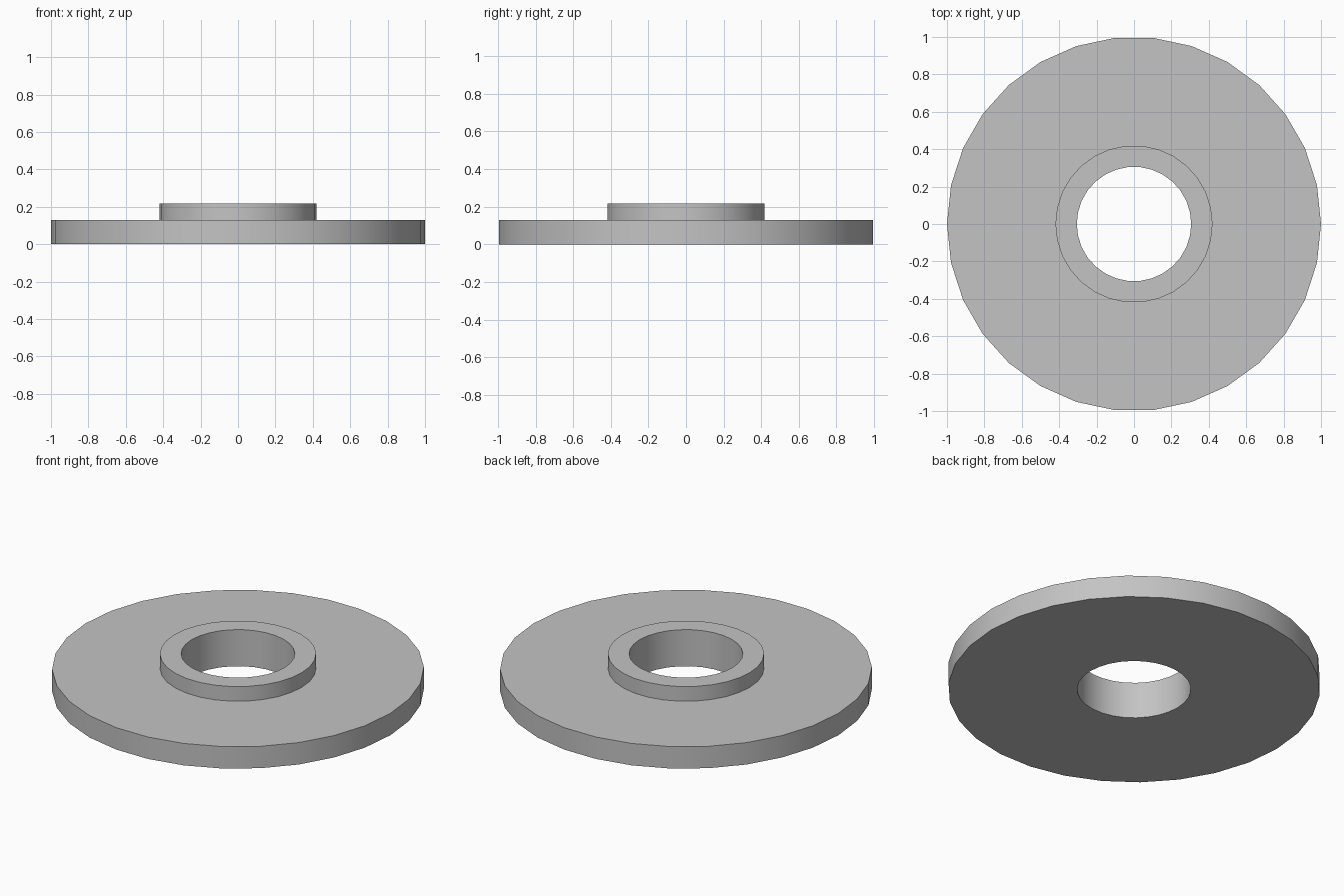
import bpy
import math

old = bpy.data.objects.get("Cube")
if old:
    bpy.data.objects.remove(old, do_unlink=True)

SIDES = 30
BORE, HUB, RIM = 0.306, 0.42, 1.0
FLANGE_TOP, HUB_TOP = 0.13, 0.217

# Plain grey metal
grey = bpy.data.materials.new("grey metal")
grey.use_nodes = True
colour = (0.55, 0.55, 0.55, 1)
grey.diffuse_color = colour
grey.node_tree.nodes["Principled BSDF"].inputs["Base Color"].default_value = colour

# Closed cross-section of the flange and raised hub, running from the bore outwards
profile = [(BORE, 0), (RIM, 0), (RIM, FLANGE_TOP),
           (HUB, FLANGE_TOP), (HUB, HUB_TOP), (BORE, HUB_TOP)]


def lathe(name, section, sides, material):
    """Turn a closed section around the z axis into a ring."""
    n = len(section)
    verts = []
    for i in range(sides):
        a = math.tau * i / sides
        verts += [(r * math.cos(a), r * math.sin(a), z) for r, z in section]
    faces = []
    for i in range(sides):
        here, there = i * n, (i + 1) % sides * n
        for j in range(n):
            k = (j + 1) % n
            faces.append((here + j, there + j, there + k, here + k))
    mesh = bpy.data.meshes.new(name)
    mesh.from_pydata(verts, [], faces)
    mesh.flip_normals()
    mesh.materials.append(material)
    mesh.validate()
    obj = bpy.data.objects.new(name, mesh)
    bpy.context.collection.objects.link(obj)
    return obj


washer = lathe("flanged_washer", profile, SIDES, grey)

# Make every normal point outwards, then smooth the round walls only
bpy.ops.object.select_all(action='DESELECT')
washer.select_set(True)
bpy.context.view_layer.objects.active = washer
bpy.ops.object.mode_set(mode='EDIT')
bpy.ops.mesh.select_all(action='SELECT')
bpy.ops.mesh.normals_make_consistent(inside=False)
bpy.ops.object.mode_set(mode='OBJECT')
bpy.ops.object.shade_smooth_by_angle(angle=math.radians(30))
